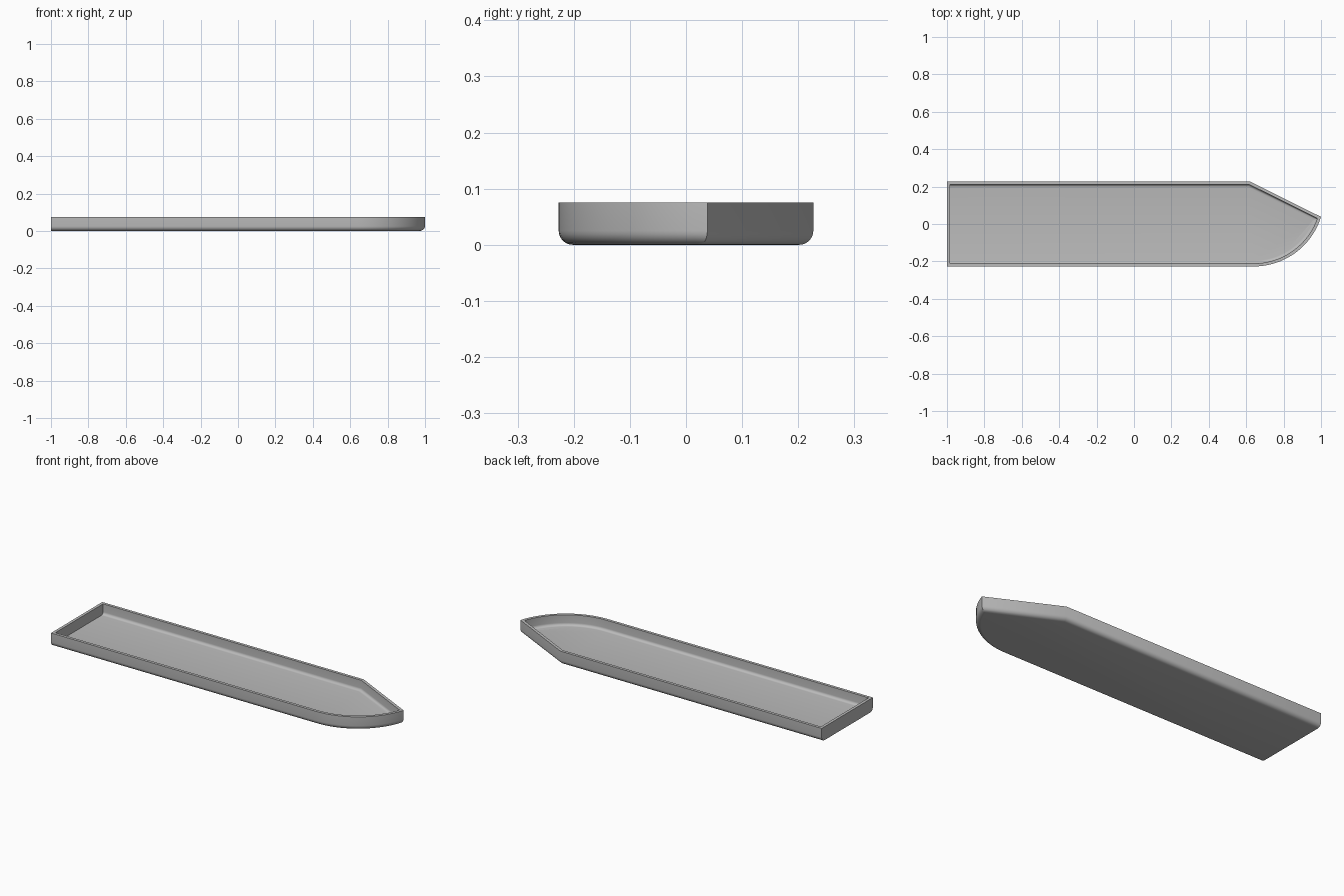
import bpy, bmesh, math
from mathutils import Vector

cube = bpy.data.objects.get("Cube")
if cube:
    bpy.data.objects.remove(cube, do_unlink=True)

HALF, HEIGHT, WALL, FLOOR = 0.227, 0.075, 0.016, 0.016
ROUND, FILLET, STEPS = 0.025, 0.015, 6

# Outline, counter-clockwise: stern, straight side, curved bow, slanted bow
ARC_R, ARC_X, ARC_N = 0.377, 0.64, 20
sweep = math.asin((1 - ARC_X) / ARC_R)
outline = [Vector((-1, -HALF))]
for i in range(ARC_N + 1):
    a = sweep * i / ARC_N
    outline.append(Vector((ARC_X + ARC_R * math.sin(a),
                           -HALF + ARC_R * (1 - math.cos(a)))))
outline += [Vector((0.62, HALF)), Vector((-1, HALF))]
count = len(outline)
STERN = count - 1


def inset(side, stern):
    """Outline moved inward, with its own distance at the flat stern."""
    lines = []
    for i, p in enumerate(outline):
        d = (outline[(i + 1) % count] - p).normalized()
        n = Vector((-d.y, d.x))
        lines.append((n, n.dot(p) + (stern if i == STERN else side)))
    ring = []
    for i in range(count):
        (n1, c1), (n2, c2) = lines[i - 1], lines[i]
        det = n1.x * n2.y - n1.y * n2.x
        ring.append(((c1 * n2.y - c2 * n1.y) / det,
                     (n1.x * c2 - n2.x * c1) / det))
    return ring


# Wall section from the underside, over the rim, down to the floor
section = []
for i in range(STEPS + 1):
    a = math.pi / 2 * i / STEPS
    section.append((ROUND * (1 - math.sin(a)), 0, ROUND * (1 - math.cos(a))))
section += [(0, 0, HEIGHT), (WALL, WALL, HEIGHT)]
for i in range(STEPS + 1):
    a = math.pi / 2 * i / STEPS
    section.append((WALL + FILLET * (1 - math.cos(a)), WALL,
                    FLOOR + FILLET * (1 - math.sin(a))))

bm = bmesh.new()
rings = [[bm.verts.new((x, y, z)) for x, y in inset(side, stern)]
         for side, stern, z in section]
for low, high in zip(rings, rings[1:]):
    for i in range(count):
        j = (i + 1) % count
        bm.faces.new((low[i], low[j], high[j], high[i]))
bm.faces.new(rings[0][::-1])
bm.faces.new(rings[-1])
bmesh.ops.recalc_face_normals(bm, faces=bm.faces)

mesh = bpy.data.meshes.new("tray")
bm.to_mesh(mesh)
bm.free()
tray = bpy.data.objects.new("tray", mesh)
bpy.context.collection.objects.link(tray)

# Plain grey
grey = bpy.data.materials.new("plain grey")
grey.use_nodes = True
color = (0.5, 0.5, 0.5, 1)
grey.diffuse_color = color
grey.node_tree.nodes["Principled BSDF"].inputs["Base Color"].default_value = color
mesh.materials.append(grey)

bpy.context.view_layer.objects.active = tray
tray.select_set(True)
bpy.ops.object.shade_smooth_by_angle(angle=math.radians(30))
